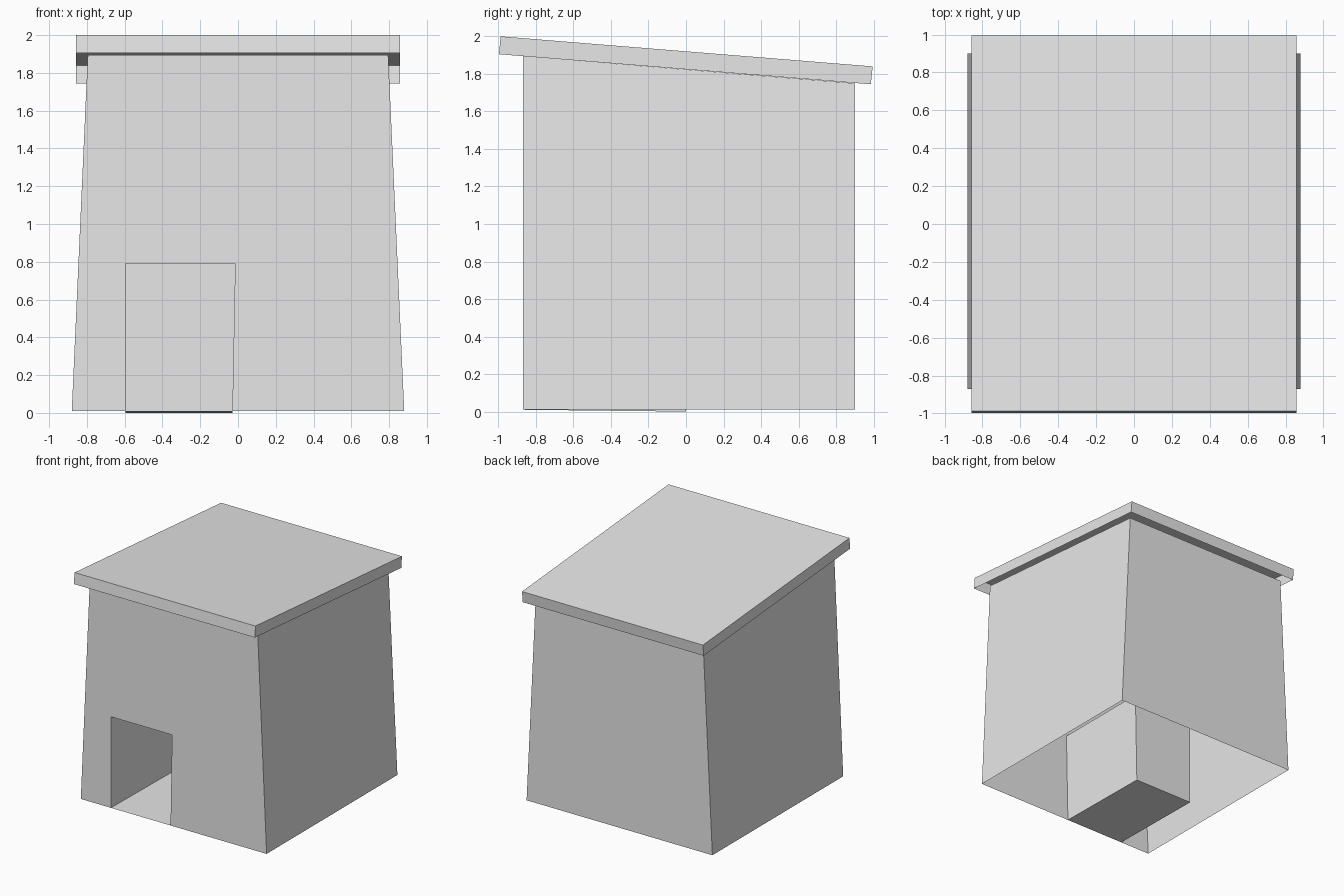
import bpy

cube = bpy.data.objects.get("Cube")
if cube:
    bpy.data.objects.remove(cube, do_unlink=True)

grey = bpy.data.materials.new("plain_grey")
grey.use_nodes = True
colour = (0.8, 0.8, 0.8, 1)
grey.diffuse_color = colour
grey.node_tree.nodes["Principled BSDF"].inputs["Base Color"].default_value = colour


def build(name, points, faces):
    """Make one flat-shaded object from named corner points."""
    index = {key: i for i, key in enumerate(points)}
    mesh = bpy.data.meshes.new(name)
    mesh.from_pydata(list(points.values()), [],
                     [[index[key] for key in face.split()] for face in faces])
    mesh.materials.append(grey)
    obj = bpy.data.objects.new(name, mesh)
    bpy.context.collection.objects.link(obj)
    return obj


# Corner names: f/b = front/back, r/l = right (-x)/left (+x), d/u = down/up
def corners(profile, half_widths):
    """Spread a side profile (y, z) to both sides, one half width per height."""
    return {end + side + level: (sign * half_widths[level], y, z)
            for (end, level), (y, z) in profile.items()
            for side, sign in (("r", -1), ("l", 1))}


sides = ["brd frd fru bru", "fld bld blu flu", "bld brd bru blu"]

# Tapered walls, open below, with a doorway notch in the front wall
front, back, base = -0.87, 0.9, 0.01
points = corners({("f", "d"): (front, base), ("f", "u"): (front, 1.895),
                  ("b", "d"): (back, base), ("b", "u"): (back, 1.75)},
                 {"d": 0.88, "u": 0.795})
door = corners({("f", "d"): (front, base), ("f", "u"): (front, 0.79),
                ("b", "d"): (0, 0), ("b", "u"): (0, 0.79)},
               {"d": 1, "u": 1})
door_x = {"rd": -0.595, "ru": -0.595, "ld": -0.03, "lu": -0.015}
door = {"door_" + key: (door_x[key[1:]], y, z) for key, (x, y, z) in door.items()}
points.update(door)
wall_faces = sides + ["frd door_frd door_fru door_flu door_fld fld flu fru"]

# Doorway recess: floor, ceiling, two sides and back, facing inward
recess_faces = ["frd fld bld brd", "fru bru blu flu", "frd brd bru fru",
                "fld flu blu bld", "brd bld blu bru"]
recess_faces = [" ".join("door_" + key for key in face.split())
                for face in recess_faces]
build("walls_and_doorway", points, wall_faces + recess_faces)

# Sloping roof cap, open underneath
roof = corners({("f", "d"): (-0.997, 1.905), ("f", "u"): (-0.988, 2.0),
                ("b", "d"): (0.985, 1.745), ("b", "u"): (0.995, 1.84)},
               {"d": 0.857, "u": 0.857})
build("roof", roof, sides + ["frd fld flu fru", "fru flu blu bru"])
